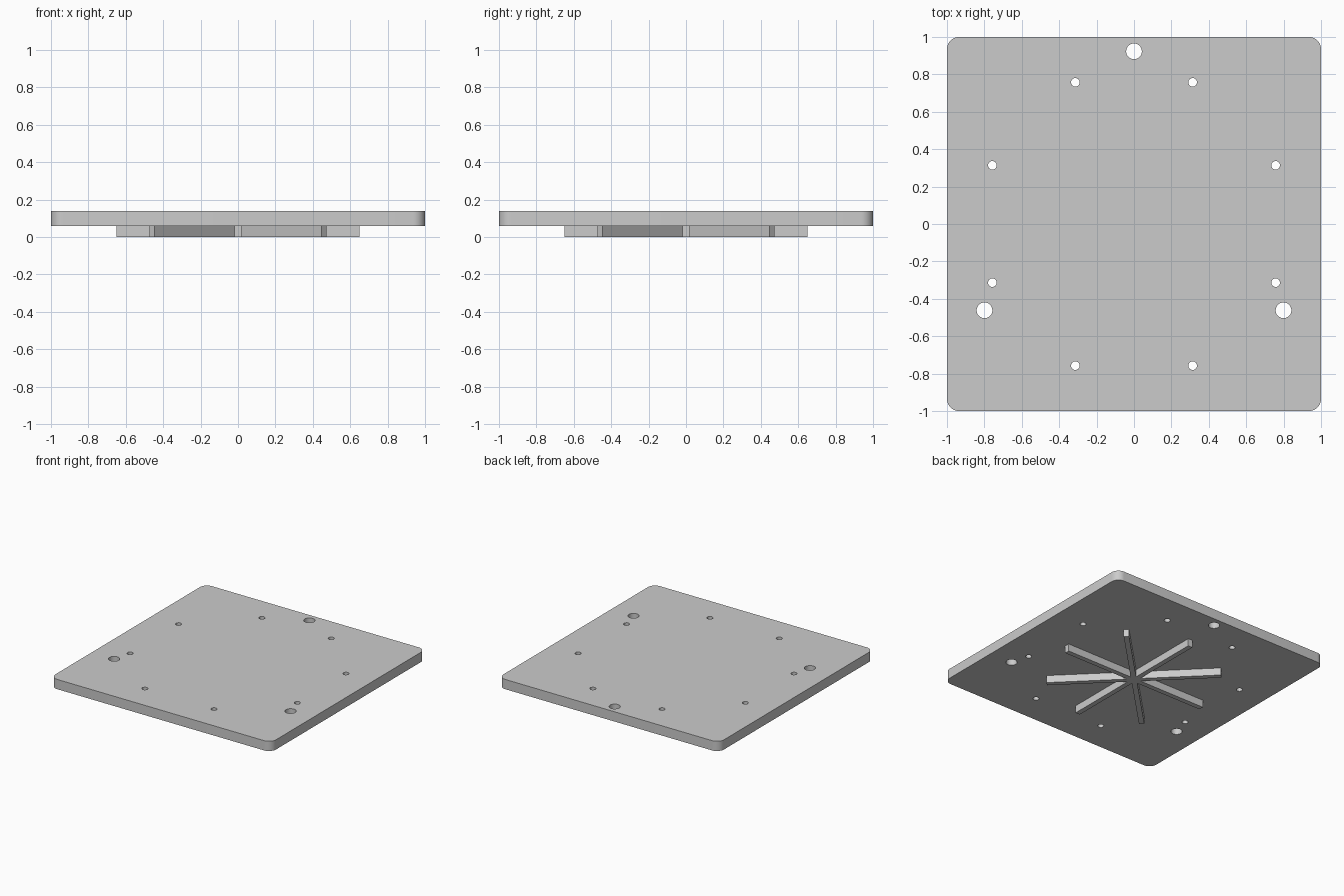
import bpy
import bmesh
from math import cos, sin, tan, pi, radians

if "Cube" in bpy.data.objects:
    bpy.data.objects.remove(bpy.data.objects["Cube"], do_unlink=True)

GREY = (0.6, 0.6, 0.6, 1.0)
RIB_H, TOP = 0.06, 0.14
CORNER = 0.065
RIB_LEN, RIB_HALF, ARMS = 0.65, 0.02, 8

mat = bpy.data.materials.new("plain grey")
mat.use_nodes = True
mat.diffuse_color = GREY
mat.node_tree.nodes["Principled BSDF"].inputs["Base Color"].default_value = GREY


def polar(r, a, cx=0.0, cy=0.0):
    return (cx + r * cos(a), cy + r * sin(a))


def extrude_outlines(name, outlines, z0, z1):
    """Solid prisms from counter-clockwise outlines."""
    bm = bmesh.new()
    for pts in outlines:
        face = bm.faces.new([bm.verts.new((x, y, z0)) for x, y in pts])
        new = bmesh.ops.extrude_face_region(bm, geom=[face], use_keep_orig=True)
        verts = [g for g in new["geom"] if isinstance(g, bmesh.types.BMVert)]
        bmesh.ops.translate(bm, verts=verts, vec=(0, 0, z1 - z0))
    bmesh.ops.recalc_face_normals(bm, faces=bm.faces)
    mesh = bpy.data.meshes.new(name)
    bm.to_mesh(mesh)
    bm.free()
    mesh.materials.append(mat)
    obj = bpy.data.objects.new(name, mesh)
    bpy.context.collection.objects.link(obj)
    return obj


def activate(obj):
    bpy.ops.object.select_all(action="DESELECT")
    obj.select_set(True)
    bpy.context.view_layer.objects.active = obj


def circle(r, centre, n=32):
    return [polar(r, 2 * pi * i / n, *centre) for i in range(n)]


# Square plate with rounded corners
steps = 10
c = 1 - CORNER
outline = []
for q, (sx, sy) in enumerate([(1, 1), (-1, 1), (-1, -1), (1, -1)]):
    outline += [polar(CORNER, (q + i / steps) * pi / 2, sx * c, sy * c)
                for i in range(steps + 1)]
plate = extrude_outlines("plate", [outline], RIB_H, TOP)

# Through holes: a ring of eight small ones and three large ones
holes = [circle(0.023, polar(0.82, radians(22.5 + 45 * k))) for k in range(8)]
holes += [circle(0.042, polar(0.923, radians(90 + 120 * k))) for k in range(3)]
cutter = extrude_outlines("hole_cutter", holes, 0.0, 0.2)
cutter.hide_render = True

cut = plate.modifiers.new("holes", "BOOLEAN")
cut.operation = "DIFFERENCE"
cut.solver = "EXACT"
cut.object = cutter
activate(plate)
bpy.ops.object.modifier_apply(modifier=cut.name)
bpy.data.objects.remove(cutter, do_unlink=True)
bpy.ops.object.shade_smooth_by_angle(angle=radians(30))

# Eight-armed star of straight ribs under the plate
star = []
tip_r = (RIB_LEN ** 2 + RIB_HALF ** 2) ** 0.5
tip_a = RIB_HALF / RIB_LEN
notch_r = RIB_HALF / sin(pi / ARMS)
for k in range(ARMS):
    a = 2 * pi * k / ARMS
    star += [polar(tip_r, a - tip_a), polar(tip_r, a + tip_a),
             polar(notch_r, a + pi / ARMS)]
extrude_outlines("star_ribs", [star], 0.0, RIB_H)
